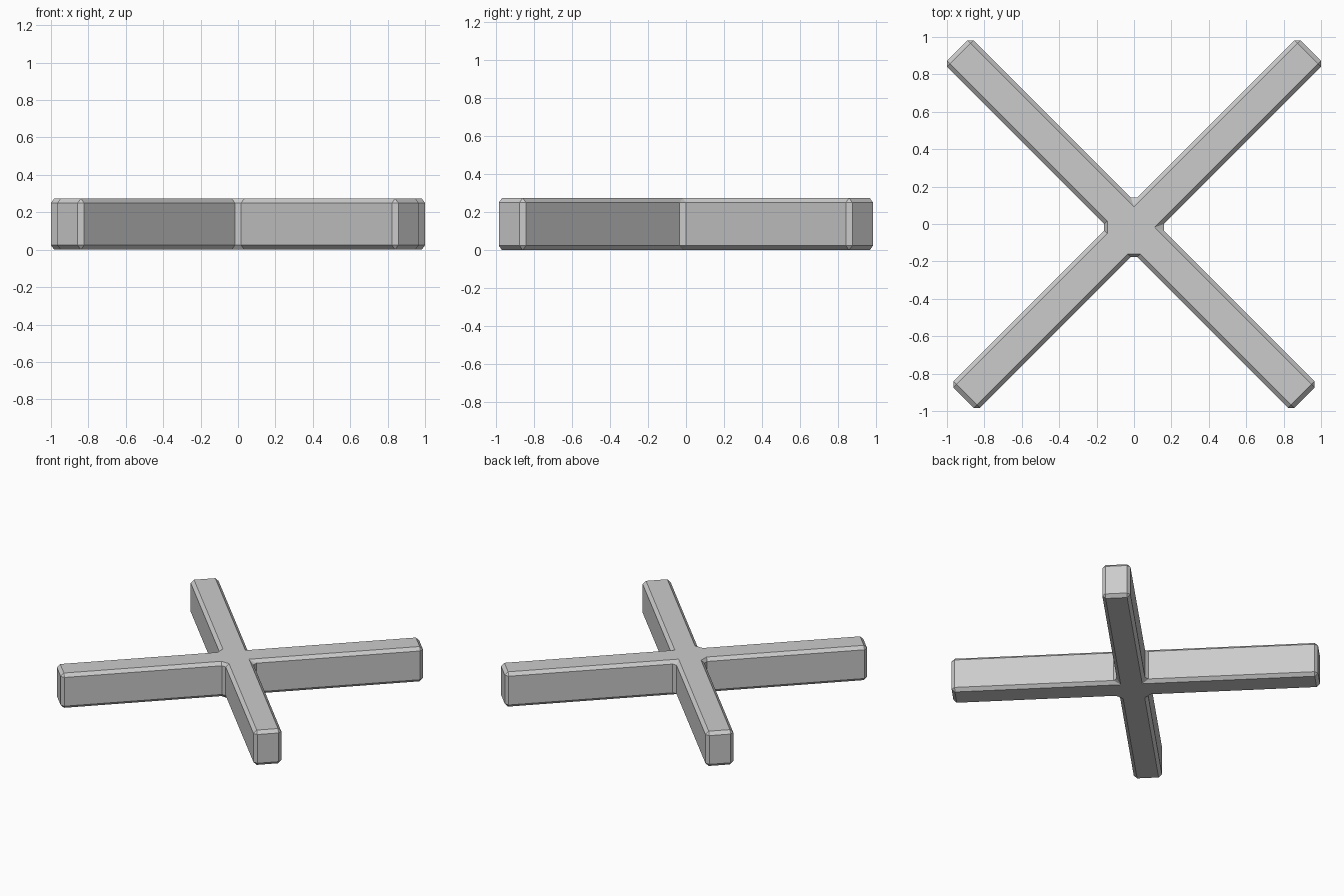
import bpy, bmesh, math
from mathutils import Vector, Matrix

if "Cube" in bpy.data.objects:
    bpy.data.objects.remove(bpy.data.objects["Cube"])

H, W, D = 0.274, 0.101, 0.024        # height, arm half width, bevel
CENTRE = Vector((0, -0.0175, 0))
ARMS = [(45, 1.337, False), (135, 1.337, True), (225, 1.289, True), (315, 1.289, False)]


def ring(z, inset):
    """Cross outline, anticlockwise; inset gives the edge of the flat top or base."""
    pts = []
    for angle, length, wide_notch in ARMS:
        e, w, d = length, W, D
        if inset:
            arm = [(e - d, -(w - d))] * 2 + [(e - d, w - d)] * 2
            if wide_notch:
                arm += [(w + d, w - d), (w - d, w + d)]
            else:
                arm += [(w - d, w - d)] * 2
        else:
            arm = [(e - d, -w), (e, -(w - d)), (e, w - d), (e - d, w),
                   (w + d, w), (w, w + d)]
        turn = Matrix.Rotation(math.radians(angle), 4, 'Z')
        pts += [turn @ Vector((x, y, z)) + CENTRE for x, y in arm]
    return pts


# Bevelled cross: four stacked rings, skinned and capped
bm = bmesh.new()
rings = [[bm.verts.new(p) for p in ring(z, inset)]
         for z, inset in ((0, True), (D, False), (H - D, False), (H, True))]
for low, high in zip(rings, rings[1:]):
    n = len(low)
    for i in range(n):
        j = (i + 1) % n
        bm.faces.new((low[i], low[j], high[j], high[i]))
bm.faces.new(rings[0][::-1])
bm.faces.new(rings[-1])
bmesh.ops.remove_doubles(bm, verts=bm.verts, dist=1e-4)
bmesh.ops.recalc_face_normals(bm, faces=bm.faces)

mesh = bpy.data.meshes.new("cross_base")
bm.to_mesh(mesh)
bm.free()
bpy.context.collection.objects.link(bpy.data.objects.new("cross_base", mesh))
